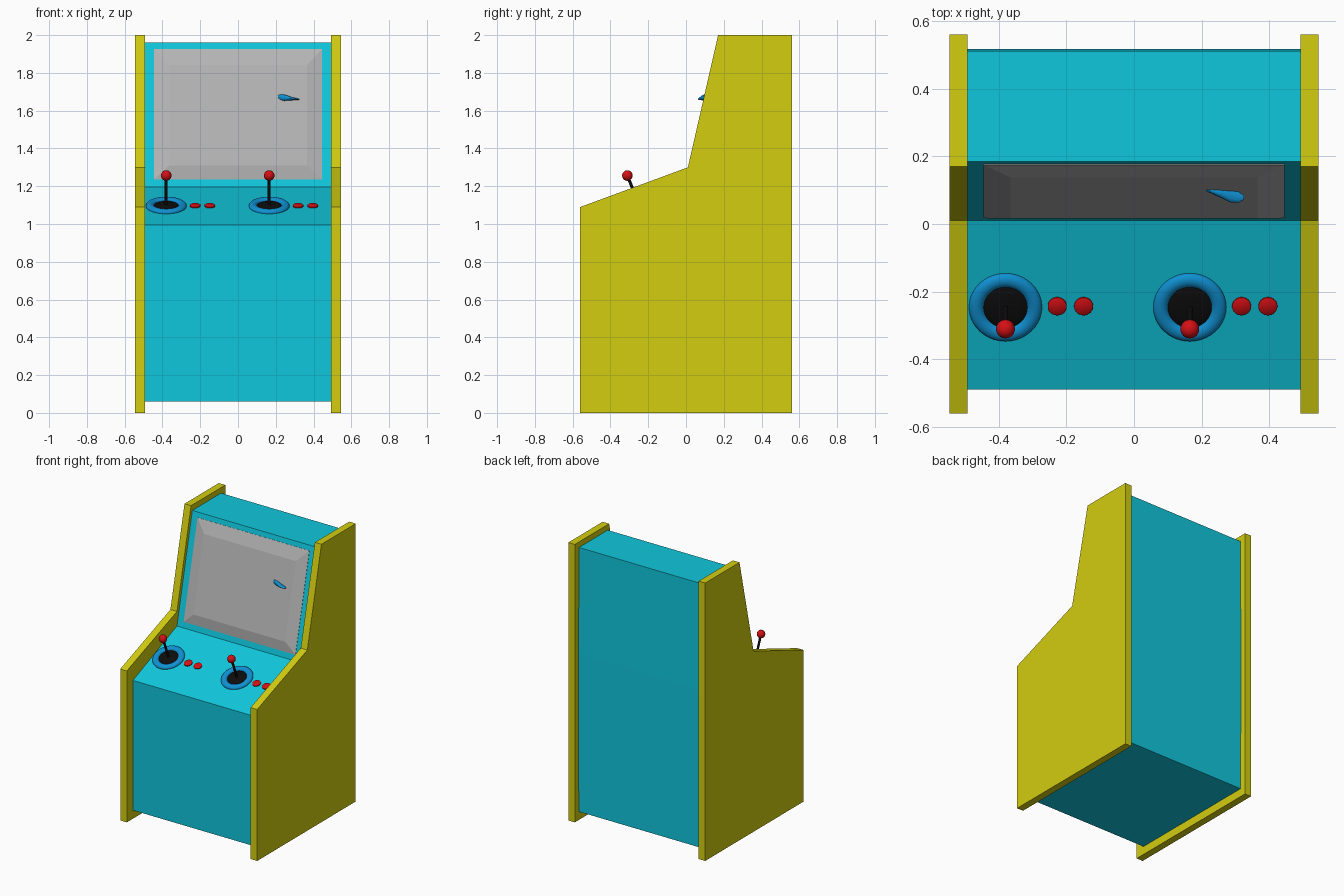
import bpy, bmesh, math
from mathutils import Matrix, Vector

if "Cube" in bpy.data.objects:
    bpy.data.objects.remove(bpy.data.objects["Cube"])


def material(name, rgb):
    m = bpy.data.materials.new(name)
    m.diffuse_color = (*rgb, 1)
    m.use_nodes = True
    m.node_tree.nodes["Principled BSDF"].inputs["Base Color"].default_value = m.diffuse_color
    return m


YELLOW = material("yellow", (0.65, 0.61, 0.005))
CYAN = material("cyan", (0.005, 0.57, 0.72))
GREY = material("screen grey", (0.46, 0.46, 0.46))
BLUE = material("blue", (0.005, 0.28, 0.64))
RED = material("red", (0.66, 0.005, 0.007))
BLACK = material("black", (0.004, 0.004, 0.004))


def finish(name, bm, mat, smooth=False):
    bmesh.ops.recalc_face_normals(bm, faces=bm.faces)
    me = bpy.data.meshes.new(name)
    bm.to_mesh(me)
    bm.free()
    me.materials.append(mat)
    ob = bpy.data.objects.new(name, me)
    bpy.context.collection.objects.link(ob)
    if smooth:
        bpy.context.view_layer.objects.active = ob
        ob.select_set(True)
        bpy.ops.object.shade_smooth_by_angle(angle=math.radians(40))
        ob.select_set(False)
    return ob


def loft(name, rings, mat, smooth=False):
    """Skin equal-sized point rings and cap both ends."""
    bm = bmesh.new()
    vs = [[bm.verts.new(p) for p in r] for r in rings]
    n = len(vs[0])
    for a, b in zip(vs, vs[1:]):
        for i in range(n):
            bm.faces.new((a[i], a[(i + 1) % n], b[(i + 1) % n], b[i]))
    bm.faces.new(vs[0])
    bm.faces.new(vs[-1])
    return finish(name, bm, mat, smooth)


def prism(name, profile, x0, x1, mat):
    return loft(name, [[(x, y, z) for y, z in profile] for x in (x0, x1)], mat)


# yellow side panels
side = [(-0.56, 0), (0.56, 0), (0.56, 2), (0.17, 2), (0.01, 1.3), (-0.56, 1.09)]
prism("side_panel_left", side, -0.545, -0.493, YELLOW)
prism("side_panel_right", side, 0.493, 0.545, YELLOW)

# cabinet body
A, B = Vector((0, 0.01, 1.195)), Vector((0, 0.185, 1.96))
P = Vector((0, -0.49, 0.995))
prism("cabinet_body", [(P.y, 0.06), (0.515, 0.06), (0.518, 1.2), (0.512, B.z),
                       (B.y, B.z), (A.y, A.z), (P.y, P.z)], -0.494, 0.494, CYAN)

# raised screen with bevelled border
up = (B - A).normalized()
out = Vector((1, 0, 0)).cross(up)


def screen_rect(half, z0, z1, lift):
    pts = []
    for x, z in ((-half, z0), (half, z0), (half, z1), (-half, z1)):
        pts.append(A + up * ((z - A.z) / up.z) + out * lift + Vector((x, 0, 0)))
    return pts


loft("screen", [screen_rect(0.445, 1.235, 1.925, -0.01),
                screen_rect(0.445, 1.235, 1.925, 0.002),
                screen_rect(0.365, 1.305, 1.838, 0.02)], GREY)

# small blue dart-like figure on the screen: x, y, z, half-depth, half-height
dart = [(0.207, 0.105, 1.672, 0.002, 0.004), (0.216, 0.102, 1.671, 0.006, 0.013),
        (0.238, 0.096, 1.669, 0.010, 0.017), (0.260, 0.090, 1.667, 0.014, 0.014),
        (0.285, 0.083, 1.663, 0.019, 0.008), (0.310, 0.079, 1.661, 0.016, 0.005),
        (0.325, 0.078, 1.660, 0.006, 0.002)]
loft("screen_figure", [[(x, y + ry * math.cos(t * math.tau / 12), z + rz * math.sin(t * math.tau / 12))
                        for t in range(12)] for x, y, z, ry, rz in dart], BLUE, True)

# control panel frame: local z is the panel normal
slope = math.atan2(A.z - P.z, A.y - P.y)


def on_panel(x, y):
    z = P.z + (y - P.y) * math.tan(slope)
    return Matrix.Translation((x, y, z)) @ Matrix.Rotation(slope, 4, 'X')


def lathe(name, profile, mat, frame, steps=32, closed=False):
    """Spin an (r, h) profile around the local z axis."""
    bm = bmesh.new()
    vs = [bm.verts.new((r, 0, h)) for r, h in profile]
    edges = [bm.edges.new(e) for e in zip(vs, vs[1:])]
    if closed:
        edges.append(bm.edges.new((vs[-1], vs[0])))
    bmesh.ops.spin(bm, geom=vs + edges, cent=(0, 0, 0), axis=(0, 0, 1),
                   angle=math.tau, steps=steps, use_merge=True)
    bmesh.ops.remove_doubles(bm, verts=bm.verts, dist=1e-5)
    bm.transform(frame)
    return finish(name, bm, mat, True)


ring = [(0.086 + 0.022 * math.cos(t * math.tau / 14), 0.003 + 0.016 * math.sin(t * math.tau / 14))
        for t in range(14)]
dome = [(0.07 * math.cos(t * math.pi / 12), 0.014 * math.sin(t * math.pi / 12)) for t in range(7)]
ball = [(0.028 * math.sin(t * math.pi / 12), 0.176 - 0.028 * math.cos(t * math.pi / 12))
        for t in range(13)]

# two joystick stations with two buttons each
for tag, x in (("left", -0.38), ("right", 0.165)):
    f = on_panel(x, -0.245)
    lathe("joystick_ring_" + tag, ring, BLUE, f, 40, True)
    lathe("joystick_boot_" + tag, dome, BLACK, f)
    lathe("joystick_stick_" + tag, [(0, 0), (0.008, 0), (0.008, 0.165), (0, 0.165)], BLACK, f, 16)
    lathe("joystick_ball_" + tag, ball, RED, f, 24)
    for i, dx in enumerate((0.153, 0.231)):
        lathe(f"button_{tag}_{i + 1}", [(0, -0.004), (0.028, -0.004), (0.028, 0.006),
                                       (0.024, 0.009), (0, 0.010)], RED, on_panel(x + dx, -0.242), 24)
